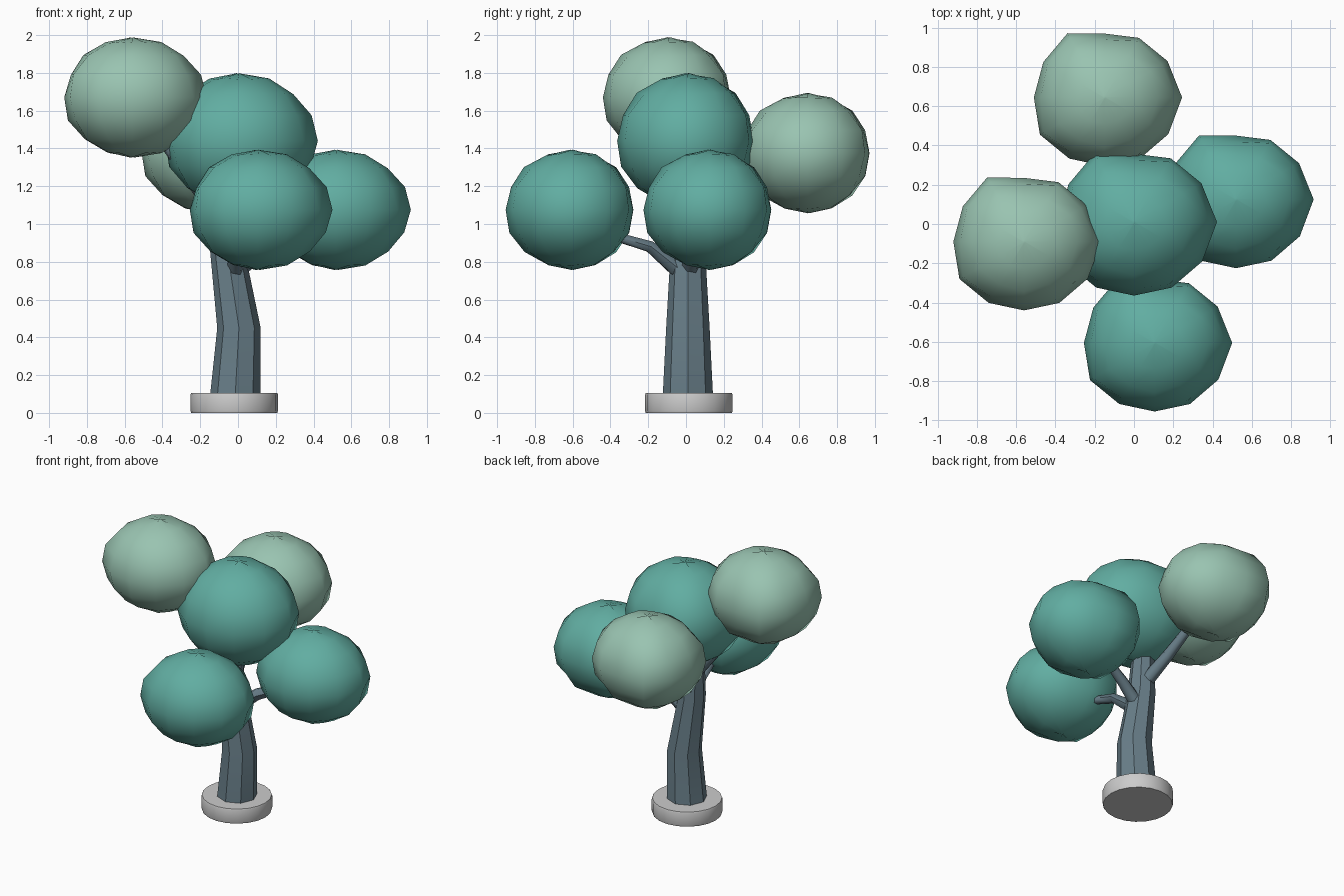
import bpy, bmesh, math
from mathutils import Vector

if "Cube" in bpy.data.objects:
    bpy.data.objects.remove(bpy.data.objects["Cube"])


def material(name, rgb):
    m = bpy.data.materials.new(name)
    m.diffuse_color = (*rgb, 1)
    m.use_nodes = True
    m.node_tree.nodes["Principled BSDF"].inputs["Base Color"].default_value = m.diffuse_color
    return m


TEAL = material("teal_leaf", (0.12, 0.42, 0.36))
PALE = material("pale_leaf", (0.32, 0.55, 0.44))
BARK = material("bark", (0.14, 0.21, 0.25))


def loft(name, rings, mat, angle=60):
    """Skin equal-length rings of points and cap both ends."""
    bm = bmesh.new()
    loops = [[bm.verts.new(p) for p in ring] for ring in rings]
    n = len(loops[0])
    for a, b in zip(loops, loops[1:]):
        for i in range(n):
            j = (i + 1) % n
            bm.faces.new((a[i], a[j], b[j], b[i]))
    bm.faces.new(loops[0][::-1])
    bm.faces.new(loops[-1])
    bmesh.ops.recalc_face_normals(bm, faces=bm.faces)
    me = bpy.data.meshes.new(name)
    bm.to_mesh(me)
    bm.free()
    ob = bpy.data.objects.new(name, me)
    bpy.context.collection.objects.link(ob)
    if mat:
        me.materials.append(mat)
    bpy.ops.object.select_all(action='DESELECT')
    ob.select_set(True)
    bpy.context.view_layer.objects.active = ob
    bpy.ops.object.shade_smooth_by_angle(angle=math.radians(angle))
    return ob


def circle(c, r, n, axis=Vector((0, 0, 1))):
    q = axis.to_track_quat('Z', 'Y')
    return [Vector(c) + q @ Vector((r * math.cos(2 * math.pi * i / n),
                                    r * math.sin(2 * math.pi * i / n), 0)) for i in range(n)]


def tube(name, path, radii, n):
    pts = [Vector(p) for p in path]
    rings = []
    for k, p in enumerate(pts):
        d = (pts[min(k + 1, len(pts) - 1)] - pts[max(k - 1, 0)]).normalized()
        rings.append(circle(p, radii[k], n, d))
    return loft(name, rings, BARK)


# Round foot
loft("base", [circle((-0.02, 0.015, z), r, 20) for z, r in
              ((0, 0.228), (0.012, 0.232), (0.095, 0.232), (0.105, 0.228))], None, 40)

# Bent trunk
loft("trunk", [circle(c, r, 8) for c, r in
               (((-0.015, 0.01, 0.09), 0.133), ((0.005, 0.01, 0.45), 0.115),
                ((-0.055, 0.01, 0.85), 0.092), ((-0.07, 0.01, 1.2), 0.07))], BARK, 40)

# Branches, each bending out into a leaf clump
tube("front_branch", [(-0.02, -0.03, 0.75), (0.01, -0.19, 0.88), (0.04, -0.36, 0.93),
                      (0.09, -0.5, 0.97)], (0.05, 0.034, 0.027, 0.02), 6)
tube("right_branch", [(-0.01, 0.02, 0.75), (0.13, 0.04, 0.86), (0.27, 0.08, 0.92),
                      (0.45, 0.12, 1.0)], (0.05, 0.04, 0.032, 0.02), 6)
tube("back_branch", [(-0.06, 0.03, 0.92), (-0.1, 0.22, 1.06), (-0.13, 0.4, 1.2),
                     (-0.15, 0.55, 1.3)], (0.05, 0.04, 0.032, 0.02), 6)
tube("left_branch", [(-0.06, 0.0, 1.0), (-0.22, -0.03, 1.2), (-0.38, -0.06, 1.42),
                     (-0.5, -0.09, 1.6)], (0.05, 0.04, 0.032, 0.02), 6)

# Lumpy leaf clumps: one uneven outline shared by all
OUTLINE = (0.395, 0.37, 0.35, 0.325, 0.377, 0.36, 0.36, 0.38, 0.36, 0.35, 0.36, 0.375)


def clump(name, x, y, z, s, h, mat):
    rings = []
    for k in range(9):
        t = math.pi * k / 8
        rr, zz = max(math.sin(t), 0.02), -math.cos(t) * h
        ring = []
        for i, r in enumerate(OUTLINE):
            a = 2 * math.pi * i / 12
            wob = 1 + 0.025 * math.sin(i * 2.4 + k * 1.9) * (k != 4)
            ring.append((x + s * r * rr * wob * math.cos(a),
                         y + s * r * rr * wob * math.sin(a), z + zz * wob ** 0.5))
        rings.append(ring)
    loft(name, rings, mat, 60)


clump("centre_leaves", 0.0, 0.01, 1.44, 1.07, 0.355, TEAL)
clump("front_leaves", 0.105, -0.605, 1.075, 1.0, 0.315, TEAL)
clump("right_leaves", 0.52, 0.125, 1.075, 1.0, 0.315, TEAL)
clump("back_leaves", -0.15, 0.645, 1.375, 1.0, 0.315, PALE)
clump("left_leaves", -0.56, -0.09, 1.67, 1.0, 0.315, PALE)
